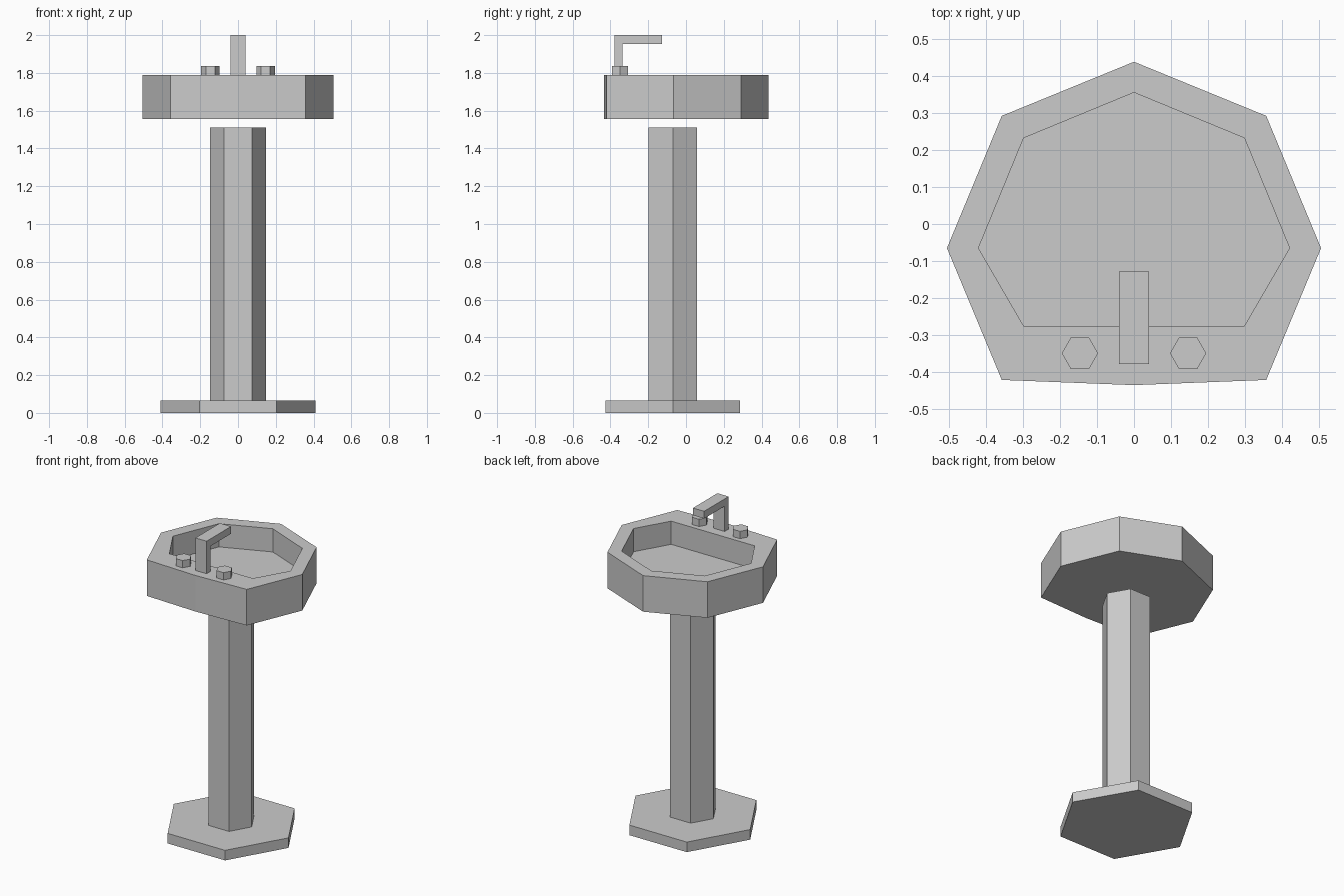
import bpy, bmesh, math

if "Cube" in bpy.data.objects:
    bpy.data.objects.remove(bpy.data.objects["Cube"])

AXIS_Y = -0.07  # shared centre line of base and column


def finish(name, bm):
    bmesh.ops.recalc_face_normals(bm, faces=bm.faces)
    mesh = bpy.data.meshes.new(name)
    bm.to_mesh(mesh)
    bm.free()
    obj = bpy.data.objects.new(name, mesh)
    bpy.context.collection.objects.link(obj)
    return obj


def loft(name, rings):
    """Skin a stack of equal-length rings and cap both ends."""
    bm = bmesh.new()
    loops = [[bm.verts.new(p) for p in ring] for ring in rings]
    for a, b in zip(loops, loops[1:]):
        n = len(a)
        for i in range(n):
            j = (i + 1) % n
            bm.faces.new((a[i], a[j], b[j], b[i]))
    bm.faces.new(loops[0])
    bm.faces.new(loops[-1])
    return finish(name, bm)


def hex_prism(name, x, y, radius, z0, z1):
    pts = [(x + radius * math.cos(i * math.pi / 3),
            y + radius * math.sin(i * math.pi / 3)) for i in range(6)]
    return loft(name, [[(px, py, z) for px, py in pts] for z in (z0, z1)])


def mirrored_ring(half, z):
    """Half outline from back (x=0) to front (x=0), mirrored across x."""
    full = half + [(-x, y) for x, y in reversed(half[1:-1])]
    return [(x, y, z) for x, y in full]


# Pedestal
hex_prism("base", 0, AXIS_Y, 0.41, 0, 0.065)
hex_prism("column", 0, AXIS_Y, 0.147, 0.065, 1.51)

# Basin: outer wall, flat rim, recessed bowl
outer = [(0, 0.438), (0.357, 0.292), (0.505, -0.065), (0.357, -0.421), (0, -0.435)]
inner = [(0, 0.355), (0.298, 0.232), (0.42, -0.065), (0.298, -0.275), (0, -0.275)]
loft("basin", [mirrored_ring(outer, 1.557), mirrored_ring(outer, 1.79),
               mirrored_ring(inner, 1.79), mirrored_ring(inner, 1.64)])

# Tap handles
for side, sx in (("left", -1), ("right", 1)):
    hex_prism(side + "_handle", sx * 0.146, -0.349, 0.049, 1.79, 1.837)

# Spout: bent square profile in the side plane, extruded across x
spout = [(-0.378, 1.79), (-0.378, 2.0), (-0.128, 2.0),
         (-0.128, 1.953), (-0.337, 1.953), (-0.337, 1.79)]
loft("spout", [[(x, y, z) for y, z in spout] for x in (-0.04, 0.04)])
